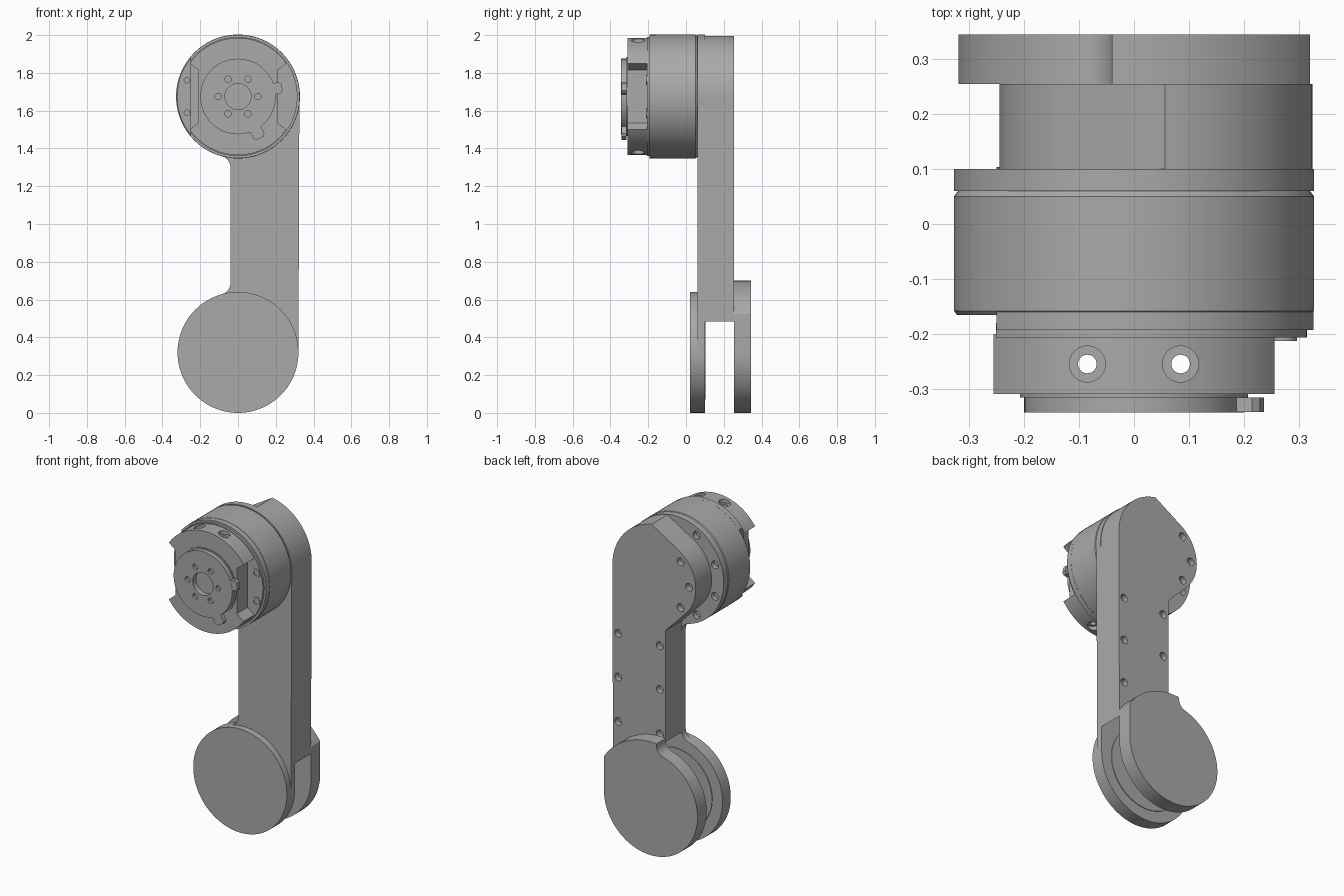
import bpy, bmesh
from math import sin, cos, radians, pi, sqrt, atan2, degrees
from mathutils import Matrix

default = bpy.data.objects.get("Cube")
if default:
    bpy.data.objects.remove(default, do_unlink=True)

grey = bpy.data.materials.new("machined grey")
grey.use_nodes = True
grey.diffuse_color = (0.4, 0.4, 0.4, 1)
grey.node_tree.nodes["Principled BSDF"].inputs["Base Color"].default_value = (0.4, 0.4, 0.4, 1)

TOP, LOW = 1.675, 0.32      # joint axis heights
R_TOP, R_LOW = 0.328, 0.32  # joint radii
parts = []


def finish(name, bm):
    bmesh.ops.recalc_face_normals(bm, faces=bm.faces)
    mesh = bpy.data.meshes.new(name)
    bm.to_mesh(mesh)
    bm.free()
    mesh.materials.append(grey)
    obj = bpy.data.objects.new(name, mesh)
    bpy.context.collection.objects.link(obj)
    parts.append(obj)
    return obj


def arc(r, a0, a1, cx=0, cz=TOP, n=32):
    return [(cx + r * cos(radians(a0 + (a1 - a0) * i / n)),
             cz + r * sin(radians(a0 + (a1 - a0) * i / n))) for i in range(n + 1)]


def circle(r, cx=0, cz=TOP, n=96):
    return arc(r, 0, 360, cx, cz, n)[:-1]


def prism(name, pts, y0, y1):
    """Extrude an (x, z) outline from y0 to y1."""
    bm = bmesh.new()
    face = bm.faces.new([bm.verts.new((x, y0, z)) for x, z in pts])
    new = bmesh.ops.extrude_face_region(bm, geom=[face])["geom"]
    verts = [v for v in new if isinstance(v, bmesh.types.BMVert)]
    bmesh.ops.translate(bm, verts=verts, vec=(0, y1 - y0, 0))
    return finish(name, bm)


def lathe(name, profile, cz=TOP, n=96):
    """Turn (radius, y) pairs around the y axis and cap both ends."""
    bm = bmesh.new()
    rings = [[bm.verts.new((r * cos(2 * pi * i / n), y, cz + r * sin(2 * pi * i / n)))
              for i in range(n)] for r, y in profile]
    for a, b in zip(rings, rings[1:]):
        for i in range(n):
            j = (i + 1) % n
            bm.faces.new((a[i], a[j], b[j], b[i]))
    bm.faces.new(rings[0])
    bm.faces.new(rings[-1])
    return finish(name, bm)


def cut(obj, cutter):
    """Subtract the cutter, bake the result and drop the cutter."""
    mod = obj.modifiers.new("cut", "BOOLEAN")
    mod.operation, mod.solver, mod.object = "DIFFERENCE", "EXACT", cutter
    bpy.context.view_layer.update()
    graph = bpy.context.evaluated_depsgraph_get()
    mesh = bpy.data.meshes.new_from_object(obj.evaluated_get(graph))
    obj.modifiers.clear()
    obj.data = mesh
    parts.remove(cutter)
    bpy.data.objects.remove(cutter, do_unlink=True)


def drill(obj, spots, r, y0, y1):
    for x, z in spots:
        cut(obj, prism("cutter", circle(r, x, z, 20), y0, y1))


def drill_z(obj, x, y, r, z0, z1):
    bm = bmesh.new()
    bmesh.ops.create_cone(bm, cap_ends=True, segments=24, radius1=r, radius2=r, depth=z1 - z0,
                          matrix=Matrix.Translation((x, y, (z0 + z1) / 2)))
    cut(obj, finish("cutter", bm))


# Arm link: rounded head, straight shank, clearance around the lower joint
outline = (arc(0.325, 0, 80) + arc(0.245, 122, 225)
           + [(-0.04, 1.365), (-0.04, LOW), (0.32, LOW)])
arm = prism("arm_link", outline, 0.06, 0.255)
cut(arm, prism("cutter", circle(0.36, 0, LOW), 0.1, 0.3))
shank_holes = [(x, z) for x in (0.285, 0.0) for z in (1.26, 0.99, 0.715)]
drill(arm, shank_holes + arc(0.2, 135, 225, n=2), 0.024, 0.22, 0.27)

# Fillet webs between the shank and both joints
FIL = 0.06


def fillet(r):
    """Concave arc blending the shank edge into a circle below it."""
    rise = sqrt((r + FIL) ** 2 - (0.04 + FIL) ** 2)
    end = degrees(atan2(-rise, 0.04 + FIL))
    return arc(FIL, 0, end, -0.04 - FIL, rise, 10)


low_web = [(x, LOW + z) for x, z in fillet(R_LOW)]
top_web = [(x, TOP - z) for x, z in fillet(R_TOP)]
prism("lower_fillet", low_web + [(-0.06, 0.55), (0.02, 0.55), (0.02, 0.68)], 0.06, 0.1)
prism("upper_fillet", top_web + [(-0.06, 1.45), (0.02, 1.45), (0.02, 1.3)], 0.06, 0.1)

# Lower fork: front disc with a thin inner boss, and back plate
prism("lower_front_disc", circle(R_LOW, 0, LOW), 0.02, 0.1)
prism("lower_inner_boss", circle(0.25, 0, LOW), 0.1, 0.104)
plate = (arc(0.38, 32.6, 96, cz=LOW) + low_web + arc(R_LOW, 105.5, 360, cz=LOW, n=80))
prism("lower_back_plate", plate, 0.255, 0.345)

# Upper mounting flange with rim screw holes
flange = prism("mounting_flange", circle(R_TOP), 0.06, 0.1)
drill(flange, [p for a in (120, 160, 200, 240) for p in arc(0.285, a, a, n=1)[:1]],
      0.024, 0.07, 0.12)

# Motor drum with softened rims and a seam
drum = lathe("motor_drum", [(0.318, 0.062), (0.322, 0.058), (0.328, 0.05), (0.328, -0.158),
                            (0.322, -0.166)])
drill(drum, [(-0.27, TOP + s * 0.087) for s in (-1, 1)], 0.015, -0.19, -0.13)

# Stepped front rings, flat on the right side
prism("front_ring", arc(0.327, -140, 140, n=80), -0.16, -0.193)
step = prism("front_step", arc(0.315, -143, 143, n=80), -0.18, -0.207)
screw_spots = [(0.27, TOP + s * 0.087) for s in (-1, 1)]
for x, z in screw_spots:
    boss = prism("screw_boss", circle(0.027, x, z, 24), -0.2, -0.213)
    drill(boss, [(x, z)], 0.014, -0.22, -0.2)

# Notched housing block with cross-drilled holes
a = 34.4
notch = [(-0.21, TOP + 0.14), (-0.21, TOP - 0.14)]
block_outline = (arc(0.31, a, 180 - a) + notch + arc(0.31, 180 + a, 360 - a)
                 + [(-x, z) for x, z in reversed(notch)])
block = prism("housing_block", block_outline, -0.2, -0.31)
for x in (-0.085, 0.085):
    drill_z(block, x, -0.255, 0.017, 1.3, 2.05)
    drill_z(block, x, -0.255, 0.033, 1.955, 2.05)
    drill_z(block, x, -0.255, 0.033, 1.3, 1.395)

# Output flange: collar, face disc, bolt circle and two locating tabs
collar = prism("output_collar", circle(0.208), -0.3, -0.316)
face = prism("output_face", circle(0.2), -0.314, -0.343)
for obj in (collar, face):
    drill(obj, [(0, TOP)], 0.07, -0.36, -0.28)
drill(face, circle(0.105, n=6), 0.017, -0.36, -0.325)


def tab(angle, reach, half):
    c, s = cos(radians(angle)), sin(radians(angle))
    corners = [(0.17, -half), (reach - 0.012, -half), (reach, 0.012 - half),
               (reach, half - 0.012), (reach - 0.012, half), (0.17, half)]
    prism("locating_tab", [(u * c - v * s, TOP + u * s + v * c) for u, v in corners],
          -0.316, -0.342)


tab(12, 0.238, 0.03)
tab(-62, 0.25, 0.032)

# Smooth round walls, keep machined edges sharp
bpy.ops.object.select_all(action="DESELECT")
for obj in parts:
    obj.select_set(True)
bpy.context.view_layer.objects.active = parts[0]
bpy.ops.object.shade_smooth_by_angle(angle=radians(25))
